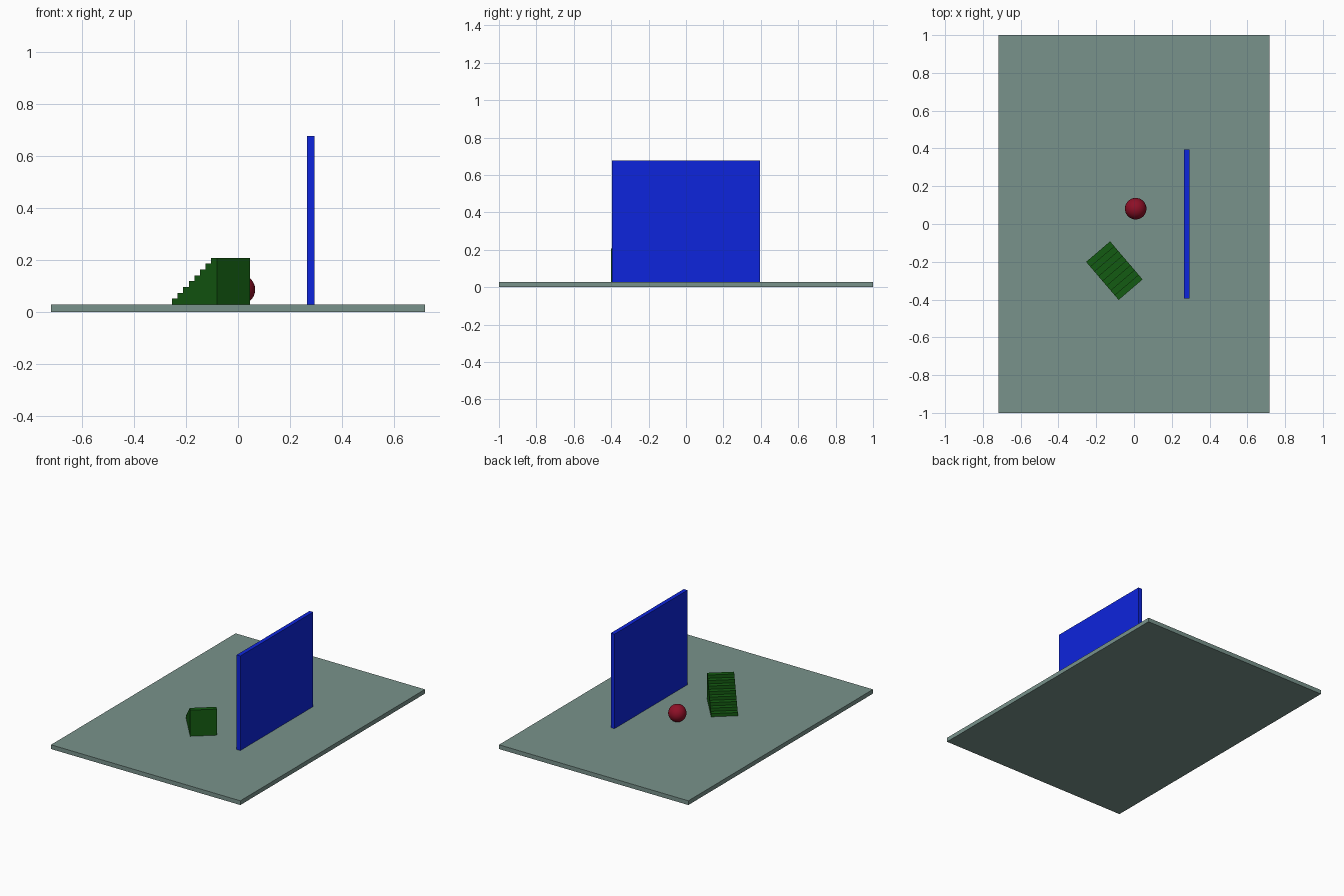
import bpy, math

if "Cube" in bpy.data.objects:
    bpy.data.objects.remove(bpy.data.objects["Cube"])

def material(name, rgb):
    m = bpy.data.materials.new(name)
    m.diffuse_color = (*rgb, 1)
    m.use_nodes = True
    m.node_tree.nodes["Principled BSDF"].inputs["Base Color"].default_value = m.diffuse_color
    return m

def box(name, lo, hi, mat):
    bpy.ops.mesh.primitive_cube_add(size=1, location=[(a + b) / 2 for a, b in zip(lo, hi)])
    o = bpy.context.object
    o.name = name
    o.scale = [b - a for a, b in zip(lo, hi)]
    o.data.materials.append(mat)
    return o

TOP = 0.029  # top of the floor slab

# Floor slab and upright wall panel
box("floor", (-0.718, -1, 0), (0.718, 1, TOP), material("floor_grey_green", (0.19, 0.29, 0.26)))
box("wall", (0.266, -0.395, TOP), (0.294, 0.395, 0.677), material("wall_blue", (0.004, 0.018, 0.72)))

# Ball resting on the floor
R = 0.057
bpy.ops.mesh.primitive_uv_sphere_add(segments=48, ring_count=24, radius=R, location=(0.009, 0.081, TOP + R))
ball = bpy.context.object
ball.name = "ball"
ball.data.materials.append(material("ball_red", (0.27, 0.005, 0.02)))
bpy.ops.object.shade_smooth()

# Staircase: side profile rising along local +x, extruded across local y
N, L, W, H = 8, 0.265, 0.167, 0.179
profile = [(-L / 2, 0)]
for i in range(N):
    x = -L / 2 + i * L / N
    profile += [(x, (i + 1) * H / N), (x + L / N, (i + 1) * H / N)]
profile.append((L / 2, 0))
n = len(profile)
verts = [(x, y, z) for y in (-W / 2, W / 2) for x, z in profile]
faces = [list(range(n))[::-1], list(range(n, 2 * n))]
faces += [(i, (i + 1) % n, (i + 1) % n + n, i + n) for i in range(n)]
mesh = bpy.data.meshes.new("staircase")
mesh.from_pydata(verts, [], faces)
# Drop the duplicate-free profile into a clean, outward-facing solid
import bmesh
bm = bmesh.new()
bm.from_mesh(mesh)
bmesh.ops.recalc_face_normals(bm, faces=bm.faces)
bm.to_mesh(mesh)
bm.free()
stairs = bpy.data.objects.new("staircase", mesh)
stairs.location = (-0.104, -0.247, TOP)
stairs.rotation_euler.z = math.radians(-49.5)
mesh.materials.append(material("stairs_green", (0.007, 0.105, 0.006)))
bpy.context.collection.objects.link(stairs)
